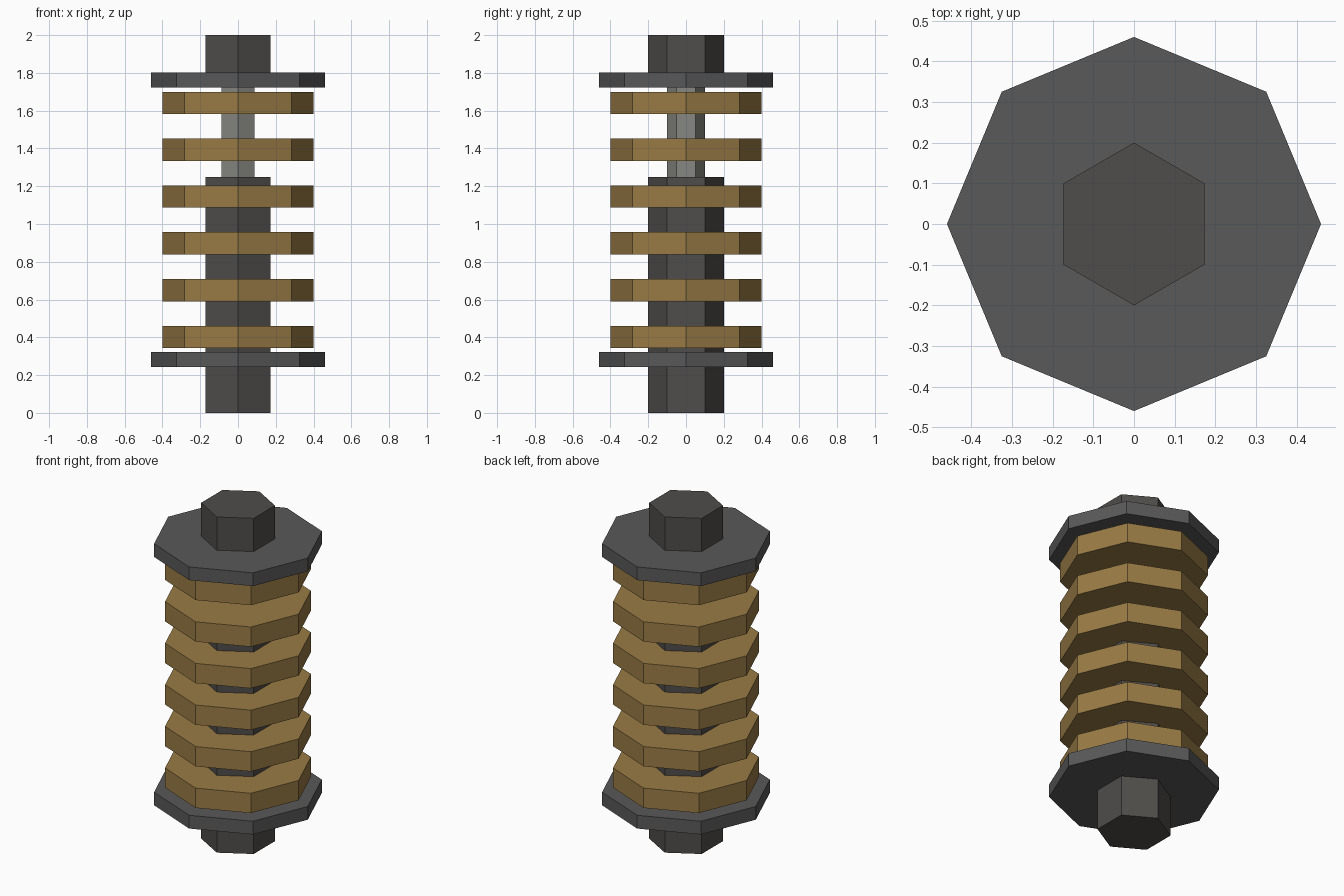
import bpy
from math import pi

if "Cube" in bpy.data.objects:
    bpy.data.objects.remove(bpy.data.objects["Cube"])


def material(name, rgb):
    m = bpy.data.materials.new(name)
    m.diffuse_color = (*rgb, 1)
    m.use_nodes = True
    m.node_tree.nodes["Principled BSDF"].inputs["Base Color"].default_value = m.diffuse_color
    return m


dark = material("dark_metal", (0.08, 0.075, 0.07))
plate = material("plate_metal", (0.1, 0.1, 0.1))
steel = material("steel", (0.24, 0.24, 0.22))
brass = material("brass", (0.32, 0.2, 0.06))


def prism(name, sides, radius, z0, z1, mat):
    # upright prism with a corner on the +y axis
    bpy.ops.mesh.primitive_cylinder_add(
        vertices=sides, radius=radius, depth=z1 - z0, location=(0, 0, (z0 + z1) / 2))
    ob = bpy.context.object
    ob.name = name
    ob.data.materials.append(mat)
    return ob


# Hexagonal damper body, piston rod and top mount
prism("damper_body", 6, 0.2, 0, 1.25, dark)
prism("piston_rod", 6, 0.1, 1.25, 1.99, steel)
prism("top_mount", 6, 0.2, 1.75, 2.0, dark)

# Octagonal spring seats
prism("lower_spring_seat", 8, 0.46, 0.243, 0.322, plate)
prism("upper_spring_seat", 8, 0.46, 1.723, 1.802, plate)

# Spring coils, evenly stacked between the seats
for i in range(6):
    z = 0.402 + i * 0.2477
    prism(f"spring_coil_{i + 1}", 8, 0.4, z - 0.059, z + 0.059, brass)
